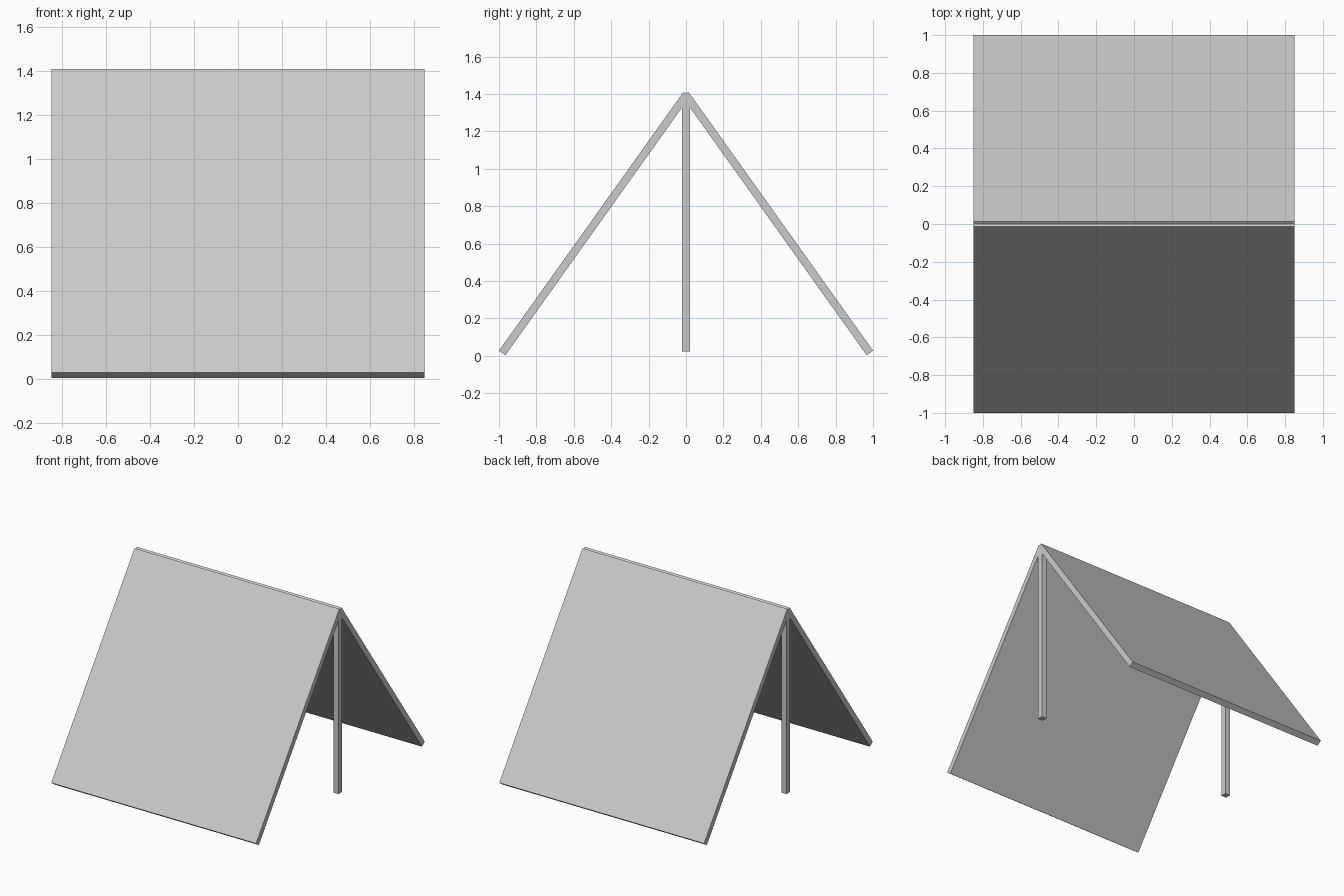
import bpy
import math

if "Cube" in bpy.data.objects:
    bpy.data.objects.remove(bpy.data.objects["Cube"])

WIDTH = 1.70        # along x
THICK = 0.042       # panel thickness
TILT = math.radians(35.5)
POLE = 0.042        # square pole side
TOP = 1.411
BOTTOM = 0.003


def box(name, size, loc, rot_x=0.0):
    bpy.ops.mesh.primitive_cube_add(size=1, location=loc, rotation=(rot_x, 0, 0))
    ob = bpy.context.object
    ob.name = name
    ob.scale = size
    bpy.ops.object.transform_apply(location=False, rotation=True, scale=True)
    return ob


# Two leaning roof panels meeting at the ridge
length = (TOP - BOTTOM - THICK * math.sin(TILT)) / math.cos(TILT)
half_y = (length * math.sin(TILT) + THICK * math.cos(TILT)) / 2
for name, side in (("front_panel", -1), ("back_panel", 1)):
    box(name, (WIDTH, THICK, length),
        (0, side * (1 - half_y), (TOP + BOTTOM) / 2), side * TILT)

# Upright poles at both open ends, tops tucked under the ridge
pole_bottom, pole_top = 0.024, 1.37
for name, side in (("left_pole", -1), ("right_pole", 1)):
    box(name, (POLE, POLE, pole_top - pole_bottom),
        (side * (WIDTH / 2 - POLE / 2), 0, (pole_top + pole_bottom) / 2))
